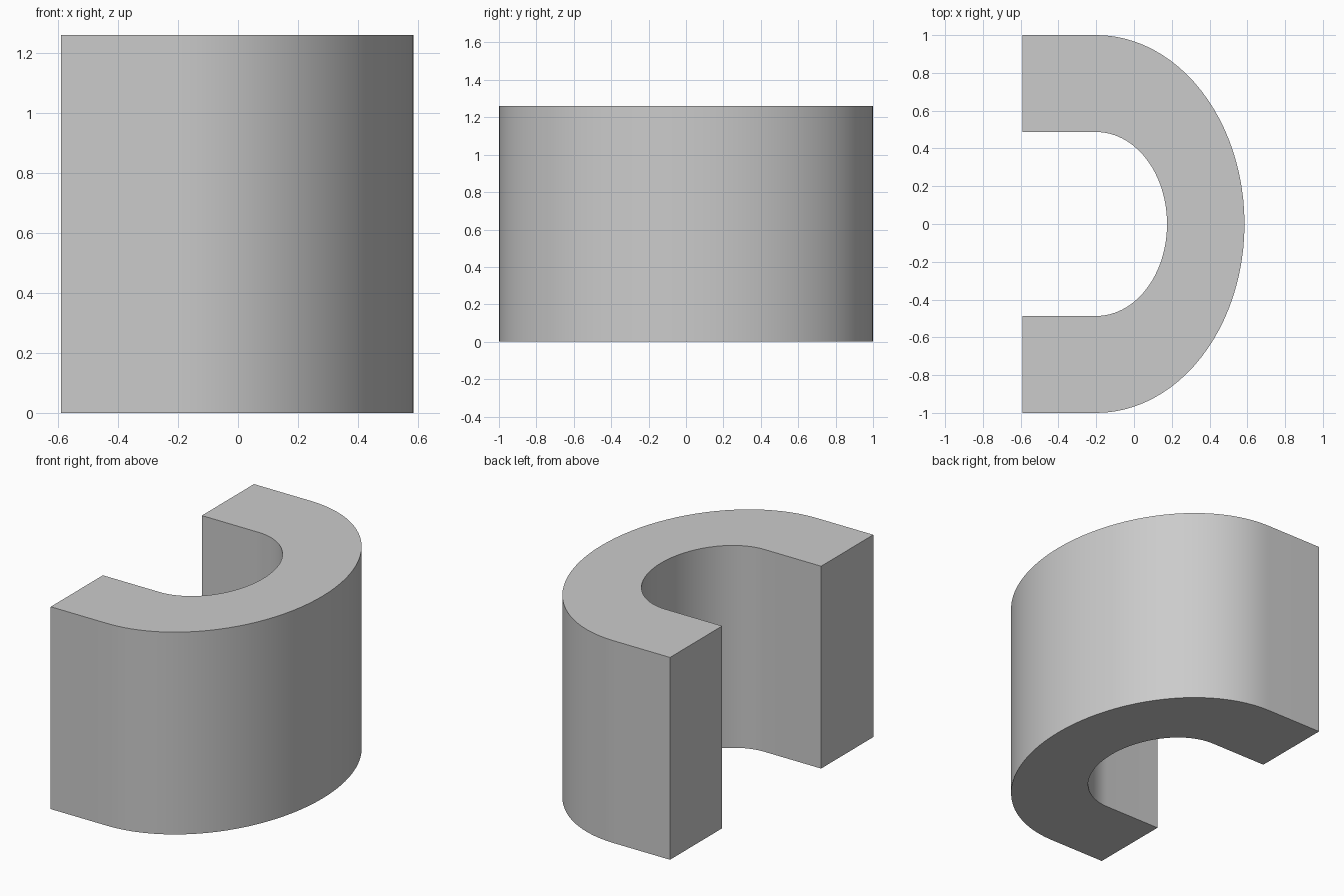
import bpy
import bmesh
from math import cos, sin, pi

cube = bpy.data.objects.get("Cube")
if cube:
    bpy.data.objects.remove(cube, do_unlink=True)

HEIGHT = 1.26
OPEN_X = -0.59      # flat ends of the two arms
CENTRE_X = -0.2     # where the arms meet the bend
SEGMENTS = 48

grey = bpy.data.materials.new("plain grey")
grey.use_nodes = True
colour = (0.6, 0.6, 0.6, 1)
grey.diffuse_color = colour
grey.node_tree.nodes["Principled BSDF"].inputs["Base Color"].default_value = colour


def u_curve(rx, ry):
    """Straight arm, half ellipse, straight arm."""
    angles = [-pi / 2 + pi * i / SEGMENTS for i in range(SEGMENTS + 1)]
    bend = [(CENTRE_X + rx * cos(a), ry * sin(a)) for a in angles]
    return [(OPEN_X, -ry)] + bend + [(OPEN_X, ry)]


# Horseshoe block: strip between the two curves, extruded upwards
bm = bmesh.new()
outer = [bm.verts.new((x, y, 0)) for x, y in u_curve(0.785, 1.0)]
inner = [bm.verts.new((x, y, 0)) for x, y in u_curve(0.375, 0.487)]
for i in range(len(outer) - 1):
    bm.faces.new((outer[i], outer[i + 1], inner[i + 1], inner[i]))
result = bmesh.ops.extrude_face_region(bm, geom=bm.faces[:], use_keep_orig=True)
top = [v for v in result["geom"] if isinstance(v, bmesh.types.BMVert)]
bmesh.ops.translate(bm, verts=top, vec=(0, 0, HEIGHT))
bmesh.ops.recalc_face_normals(bm, faces=bm.faces)

mesh = bpy.data.meshes.new("horseshoe_block")
bm.to_mesh(mesh)
bm.free()
mesh.materials.append(grey)
block = bpy.data.objects.new("horseshoe_block", mesh)
bpy.context.collection.objects.link(block)

# Smooth walls, sharp rims
bpy.ops.object.select_all(action="DESELECT")
block.select_set(True)
bpy.context.view_layer.objects.active = block
bpy.ops.object.shade_smooth_by_angle(angle=pi / 6)
